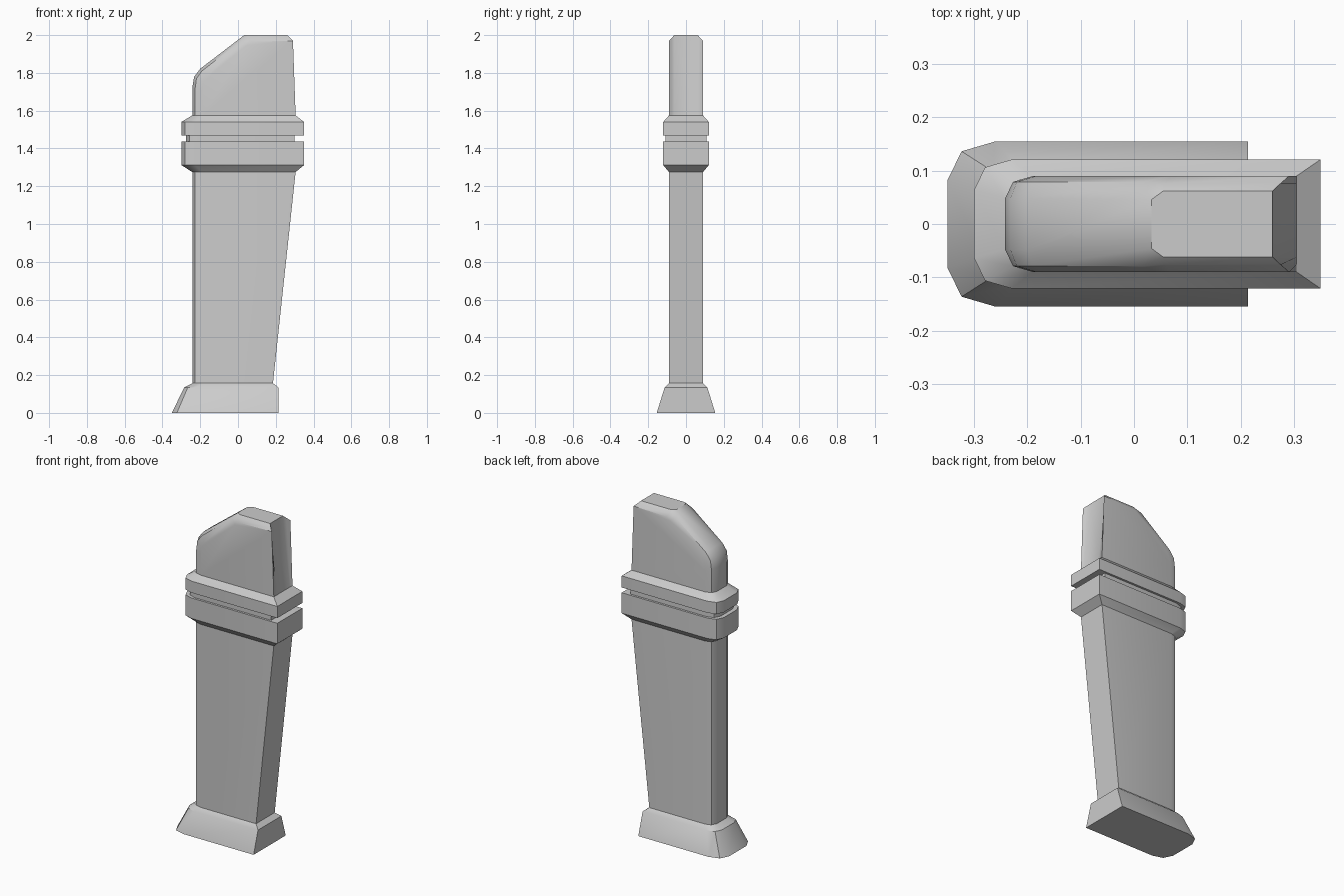
import bpy
import math

if "Cube" in bpy.data.objects:
    bpy.data.objects.remove(bpy.data.objects["Cube"])


def make_object(name, verts, faces):
    mesh = bpy.data.meshes.new(name)
    mesh.from_pydata(verts, [], faces)
    mesh.update()
    obj = bpy.data.objects.new(name, mesh)
    bpy.context.collection.objects.link(obj)
    bpy.ops.object.select_all(action='DESELECT')
    obj.select_set(True)
    bpy.context.view_layer.objects.active = obj
    bpy.ops.object.shade_smooth_by_angle(angle=math.radians(30))
    return obj


def section(z, xl, xr, w):
    """Square right end, rounded-off left end, counter-clockwise from above."""
    back = [(xr, w), (xl + 0.58 * w, w), (xl + 0.17 * w, 0.88 * w), (xl, 0.53 * w)]
    front = [(x, -y) for x, y in reversed(back)]
    return [(x, y, z) for x, y in back + front]


def loft(name, levels, cap_bottom=False):
    rings = [section(*level) for level in levels]
    n = len(rings[0])
    verts = [v for ring in rings for v in ring]
    faces = []
    for r in range(len(rings) - 1):
        for i in range(n):
            j = (i + 1) % n
            faces.append((r * n + i, r * n + j, (r + 1) * n + j, (r + 1) * n + i))
    if cap_bottom:
        faces.append(tuple(reversed(range(n))))
    return make_object(name, verts, faces)


# Level = height, left x, right x, half width
SHAFT_LOW = (0.157, -0.242, 0.185, 0.09)
SHAFT_TOP = (1.275, -0.242, 0.305, 0.09)
NECK = (1.575, -0.242, 0.305, 0.09)


def collar(z):
    return (z, -0.30, 0.35, 0.121)


def groove(z):
    return (z, -0.275, 0.30, 0.108)


# Flared foot, tapered shaft
loft("foot", [(0, -0.35, 0.214, 0.155), (0.135, -0.285, 0.214, 0.113), SHAFT_LOW], True)
loft("shaft", [SHAFT_LOW, SHAFT_TOP])

# Double collar with a groove between the bands
loft("lower_collar", [SHAFT_TOP, collar(1.312), collar(1.437), groove(1.437)])
loft("collar_groove", [groove(1.437), groove(1.469)])
loft("upper_collar", [groove(1.469), collar(1.469), collar(1.54), NECK])

# Head: outline stations running left, over the top and down the right;
# each has (x, z, half width) for the rim, the bevel middle and the side face
stations = [
    ((-0.242, 1.575, 0.048), (-0.227, 1.575, 0.079), (-0.19, 1.575, 0.09)),
    ((-0.242, 1.72, 0.048), (-0.227, 1.717, 0.079), (-0.19, 1.705, 0.09)),
    ((-0.232, 1.78, 0.048), (-0.220, 1.770, 0.079), (-0.184, 1.750, 0.09)),
    ((-0.20, 1.822, 0.048), (-0.191, 1.810, 0.079), (-0.165, 1.780, 0.09)),
    ((0.033, 2.0, 0.046), (0.014, 1.970, 0.079), (0.045, 1.945, 0.09)),
    ((0.055, 2.0, 0.062), (0.058, 1.985, 0.076), (0.07, 1.965, 0.09)),
    ((0.26, 2.0, 0.062), (0.275, 1.985, 0.076), (0.291, 1.97, 0.09)),
    ((0.305, 1.575, 0.062), (0.305, 1.575, 0.076), (0.305, 1.575, 0.09)),
]
verts = []
for rim, bevel, side in stations:
    verts += [(x, -w, z) for x, z, w in (side, bevel, rim)]
    verts += [(x, w, z) for x, z, w in (rim, bevel, side)]
faces = []
for i in range(len(stations) - 1):
    for k in range(5):
        a, b = i * 6 + k, (i + 1) * 6 + k
        faces.append((a, b, b + 1, a + 1))
count = len(stations)
faces.append(tuple(i * 6 for i in reversed(range(count))))
faces.append(tuple(i * 6 + 5 for i in range(count)))
make_object("head", verts, faces)
